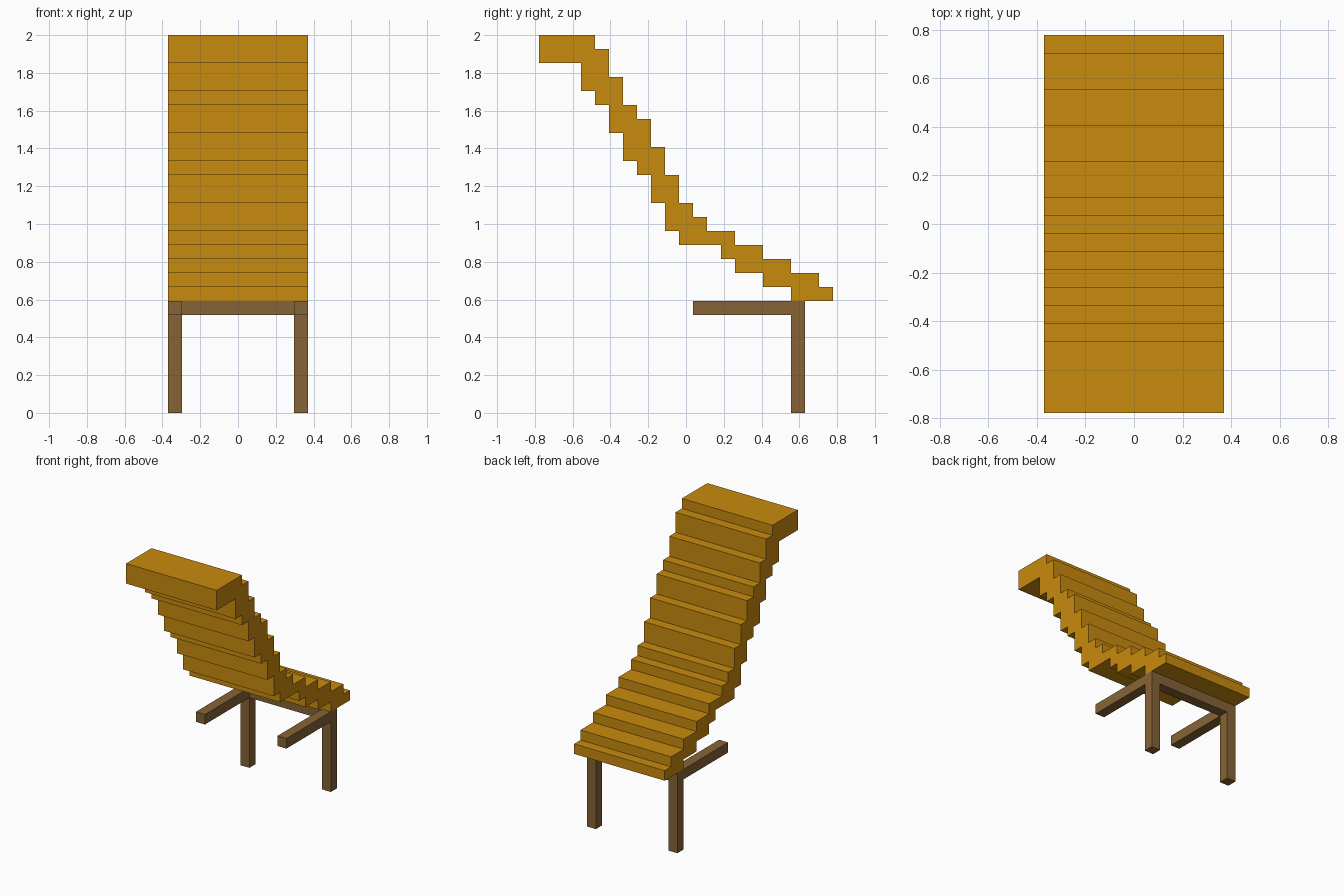
import bpy, bmesh

if "Cube" in bpy.data.objects:
    bpy.data.objects.remove(bpy.data.objects["Cube"])

U = 2 / 27          # grid unit: the chair is 27 units tall
Y0 = -10.5          # offset that centres the 21 unit depth


def material(name, rgb):
    m = bpy.data.materials.new(name)
    m.diffuse_color = (*rgb, 1)
    m.use_nodes = True
    m.node_tree.nodes["Principled BSDF"].inputs["Base Color"].default_value = m.diffuse_color
    return m


CUSHION = material("ochre fabric", (0.584, 0.256, 0.0044))
WOOD = material("brown wood", (0.238, 0.127, 0.037))


def extrude_profile(name, points, x0, x1, mat):
    """Extrude a (y, z) outline in grid units from x0 to x1."""
    bm = bmesh.new()
    face = bm.faces.new([bm.verts.new((x0 * U, (y + Y0) * U, z * U)) for y, z in points])
    new = bmesh.ops.extrude_face_region(bm, geom=[face])["geom"]
    verts = [v for v in new if isinstance(v, bmesh.types.BMVert)]
    bmesh.ops.translate(bm, verts=verts, vec=((x1 - x0) * U, 0, 0))
    bmesh.ops.recalc_face_normals(bm, faces=bm.faces)
    mesh = bpy.data.meshes.new(name)
    bm.to_mesh(mesh)
    bm.free()
    mesh.materials.append(mat)
    ob = bpy.data.objects.new(name, mesh)
    bpy.context.collection.objects.link(ob)
    return ob


def box(name, x, y, z, mat):
    pts = [(y[0], z[0]), (y[1], z[0]), (y[1], z[1]), (y[0], z[1])]
    return extrude_profile(name, pts, x[0], x[1], mat)


# Stepped seat and reclined back: one staircase outline
# upper side: (step end y, tread z), going down from the headrest
upper = [(4, 27), (5, 26), (6, 24), (7, 22), (8, 21), (9, 19), (10, 17), (11, 15),
         (12, 14), (14, 13), (16, 12), (18, 11), (20, 10), (21, 9)]
# lower side: (step end y, underside z), going up from the seat edge
lower = [(18, 8), (16, 9), (14, 10), (13, 11), (10, 12), (9, 13), (8, 15), (7, 17),
         (6, 18), (5, 20), (4, 22), (3, 23), (0, 25)]
outline = []
y = 0
for end, z in upper + lower:
    outline += [(y, z), (end, z)]
    y = end
extrude_profile("seat_and_back", outline, -5, 5, CUSHION)

# Frame: a leg and side rail on each side, joined by a crossbar
for side, x in (("left", (-5, -4)), ("right", (4, 5))):
    box(side + "_leg", x, (18, 19), (0, 8), WOOD)
    box(side + "_rail", x, (11, 18), (7, 8), WOOD)
box("crossbar", (-4, 4), (18, 19), (7, 8), WOOD)
